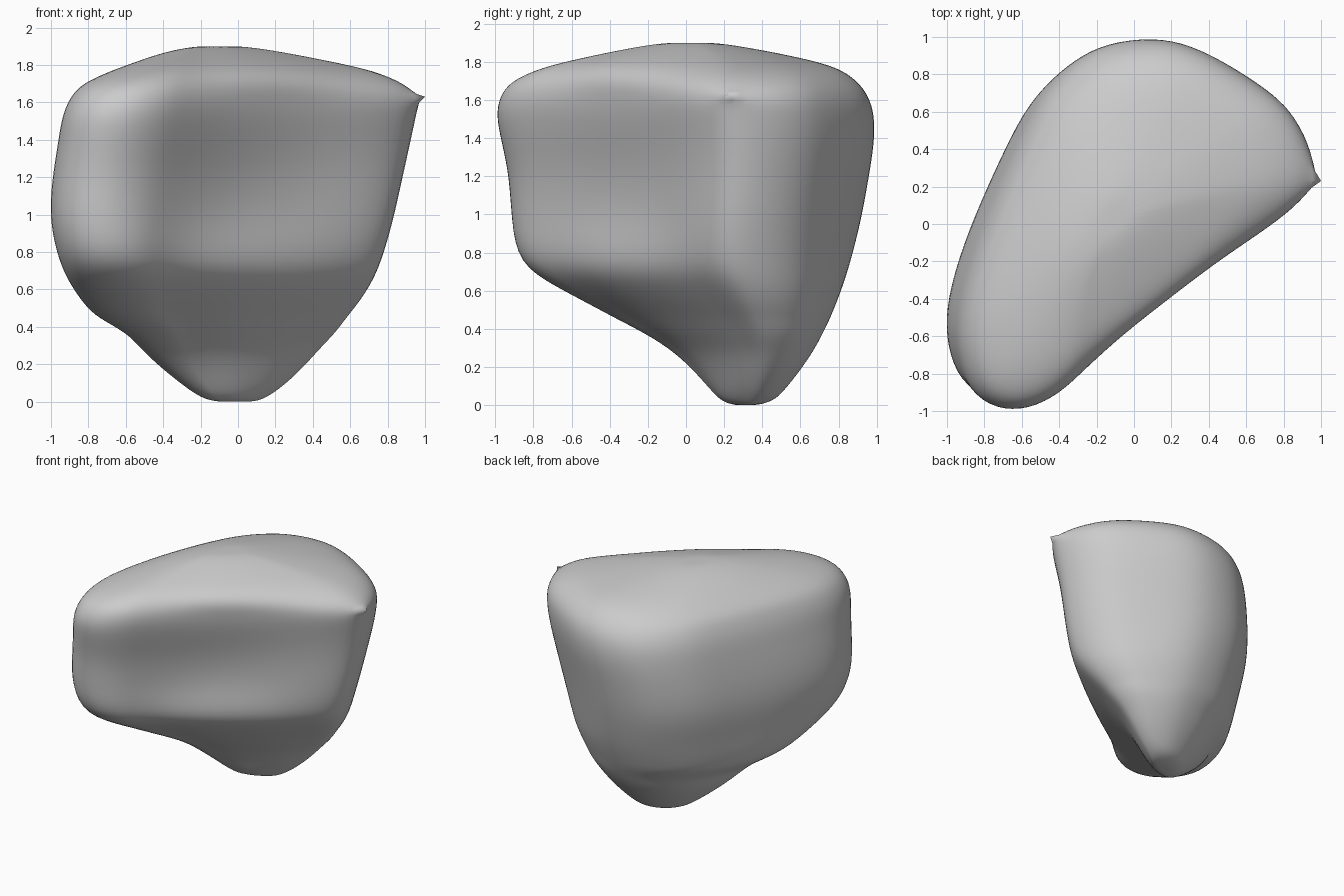
import bpy
import bmesh
import math

cube = bpy.data.objects.get("Cube")
if cube:
    bpy.data.objects.remove(cube, do_unlink=True)

# Plan outline of the boulder, running anticlockwise from the back
OUTLINE = [(.1, .98), (-.15, .95), (-.31, .87), (-.45, .75), (-.56, .61), (-.66, .41),
           (-.8, .1), (-.92, -.2), (-1, -.5), (-.99, -.72), (-.92, -.91), (-.78, -1),
           (-.61, -1), (-.45, -.92), (-.33, -.81), (-.15, -.65), (.1, -.45), (.4, -.23),
           (.68, -.05), (.86, .08), (.98, .22), (.94, .43), (.84, .6), (.71, .71),
           (.5, .84), (.3, .94)]

# Height, then the left, right, front and back limits of each layer
LAYERS = [(0, -.12, .09, .25, .37), (.02, -.2, .15, .18, .46), (.08, -.29, .24, .12, .52),
          (.18, -.42, .35, .03, .6), (.28, -.53, .44, -.08, .67),
          (.37, -.61, .53, -.22, .72), (.45, -.77, .59, -.38, .76),
          (.52, -.84, .65, -.51, .79), (.62, -.91, .72, -.7, .83),
          (.74, -.97, .78, -.9, .87), (.97, -1.02, .85, -.92, .93),
          (1.2, -1, .9, -.93, .97), (1.38, -.97, .94, -.97, 1),
          (1.52, -.95, .97, -1, 1), (1.62, -.91, .98, -.98, .97),
          (1.7, -.85, .91, -.93, .91), (1.77, -.69, .74, -.78, .81),
          (1.82, -.55, .5, -.57, .62), (1.87, -.4, .24, -.32, .36),
          (1.9, -.24, .04, -.13, .17)]
TIP_LAYER = 14
TIP_COLUMN = 20


def unit_outline():
    """The plan outline scaled to run from -1 to 1 both ways."""
    axes = []
    for values in zip(*OUTLINE):
        low, high = min(values), max(values)
        axes.append([2 * (v - low) / (high - low) - 1 for v in values])
    return list(zip(*axes))


def layer_ring(bm, z, left, right, front, back):
    """One ring of vertices, rounder towards the bottom and the top."""
    roundness = max(.85 * (1 - z), 2.5 * (z - 1.66), 0)
    ring = []
    for i, (u, v) in enumerate(unit_outline()):
        angle = math.atan2(v, u)
        u += (math.cos(angle - .2) - u) * roundness
        v += (math.sin(angle + .2) - v) * roundness
        # Shallow hollow in the long front flank
        dent = .04 * math.exp(-((i - 16) / 1.6) ** 2 - ((z - .8) / .6) ** 2)
        x = (left + right + u * (right - left)) / 2 - dent * .6
        y = (front + back + v * (back - front)) / 2 + dent * .8
        ring.append(bm.verts.new((x, y, z)))
    return ring


# Boulder body
bm = bmesh.new()
rings = [layer_ring(bm, *layer) for layer in LAYERS]
count = len(OUTLINE)
for low, high in zip(rings, rings[1:]):
    for i in range(count):
        j = (i + 1) % count
        bm.faces.new((low[i], low[j], high[j], high[i]))

# Rounded caps at the bottom and the top
for ring in (rings[0], rings[-1]):
    centre = sum((v.co for v in ring), ring[0].co * 0) / count
    hub = bm.verts.new(centre)
    for i in range(count):
        bm.faces.new((hub, ring[i], ring[(i + 1) % count]))

# Pointed corner
tip = rings[TIP_LAYER][TIP_COLUMN]
tip.co = (1, .23, 1.63)
bm.verts.index_update()
tip_index = tip.index
bmesh.ops.recalc_face_normals(bm, faces=bm.faces)

mesh = bpy.data.meshes.new("boulder")
bm.to_mesh(mesh)
bm.free()
crease = mesh.attributes.new("crease_vert", "FLOAT", "POINT")
crease.data[tip_index].value = 1
mesh.shade_smooth()

boulder = bpy.data.objects.new("boulder", mesh)
bpy.context.collection.objects.link(boulder)
smooth = boulder.modifiers.new("smooth", "SUBSURF")
smooth.levels = smooth.render_levels = 2

# Plain grey stone
stone = bpy.data.materials.new("grey stone")
stone.use_nodes = True
colour = (.6, .6, .6, 1)
stone.diffuse_color = colour
stone.node_tree.nodes["Principled BSDF"].inputs["Base Color"].default_value = colour
mesh.materials.append(stone)
